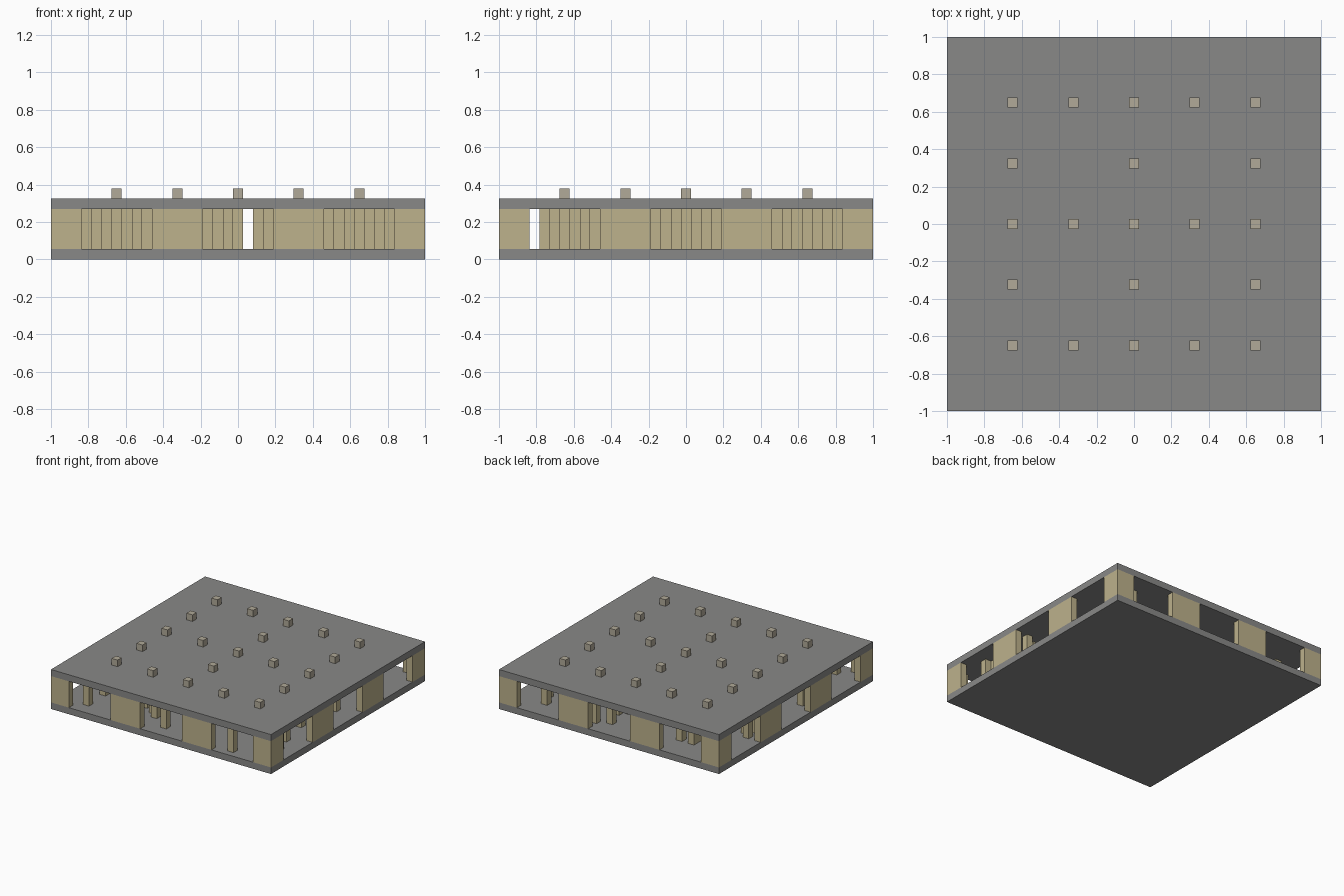
import bpy
import random

if "Cube" in bpy.data.objects:
    bpy.data.objects.remove(bpy.data.objects["Cube"], do_unlink=True)

U = 2 / 37  # one block of the 37 x 37 plan


def material(name, rgb):
    m = bpy.data.materials.new(name)
    m.use_nodes = True
    m.diffuse_color = (*rgb, 1)
    m.node_tree.nodes["Principled BSDF"].inputs["Base Color"].default_value = (*rgb, 1)
    return m


STONE = material("grey stone", (0.25, 0.25, 0.245))
SAND = material("sandstone", (0.51, 0.445, 0.262))
PALE = material("pale stone", (0.44, 0.40, 0.314))


def block(name, centre, size, mat):
    """Box given in block units, standing on height centre[2]."""
    x, y, z = centre
    bpy.ops.mesh.primitive_cube_add(size=1, location=(x * U, y * U, (z + size[2] / 2) * U))
    ob = bpy.context.object
    ob.name = name
    ob.scale = [s * U for s in size]
    bpy.ops.object.transform_apply(location=False, rotation=False, scale=True)
    ob.data.materials.append(mat)


# Floor and roof slabs
block("floor_slab", (0, 0, 0), (37, 37, 1), STONE)
block("roof_slab", (0, 0, 5), (37, 37, 1), STONE)

# Outer wall panels, two per side, and L-shaped corners
for s in (-1, 1):
    for t in (-1, 1):
        block("wall_panel_x", (6 * t, 18 * s, 1), (5, 1, 4), SAND)
        block("wall_panel_y", (18 * s, 6 * t, 1), (1, 5, 4), SAND)
        block("corner_wall_x", (17 * s, 18 * t, 1), (3, 1, 4), SAND)
        block("corner_wall_y", (18 * s, 16.5 * t, 1), (1, 2, 4), SAND)

# Pillars near the front and back openings
pillars = {(-14, -16), (-4, -14), (-1, -16), (11, -17),
           (4, 16), (2, 15), (-9, 14), (-11, 14), (13, 15)}

# Scattered pillars inside, leaving one clear lane each way
random.seed(7)
lanes_x = [i for i in range(-16, 17) if i != 1]
lanes_y = [i for i in range(-13, 14)]
for k in range(3):
    random.shuffle(lanes_x)
    for n, x in enumerate(lanes_x):
        pillars.add((x, lanes_y[(n + 9 * k) % len(lanes_y)]))
for x, y in sorted(pillars):
    block("pillar", (x, y, 1), (1, 1, 4), SAND)

# Small cubes on the roof: full rows and three-cube rows
for row in range(-2, 3):
    for col in range(-2, 3):
        if row % 2 == 0 or col % 2 == 0:
            block("roof_cube", (6 * col + 0, 6 * row, 6), (1, 1, 1), PALE)
